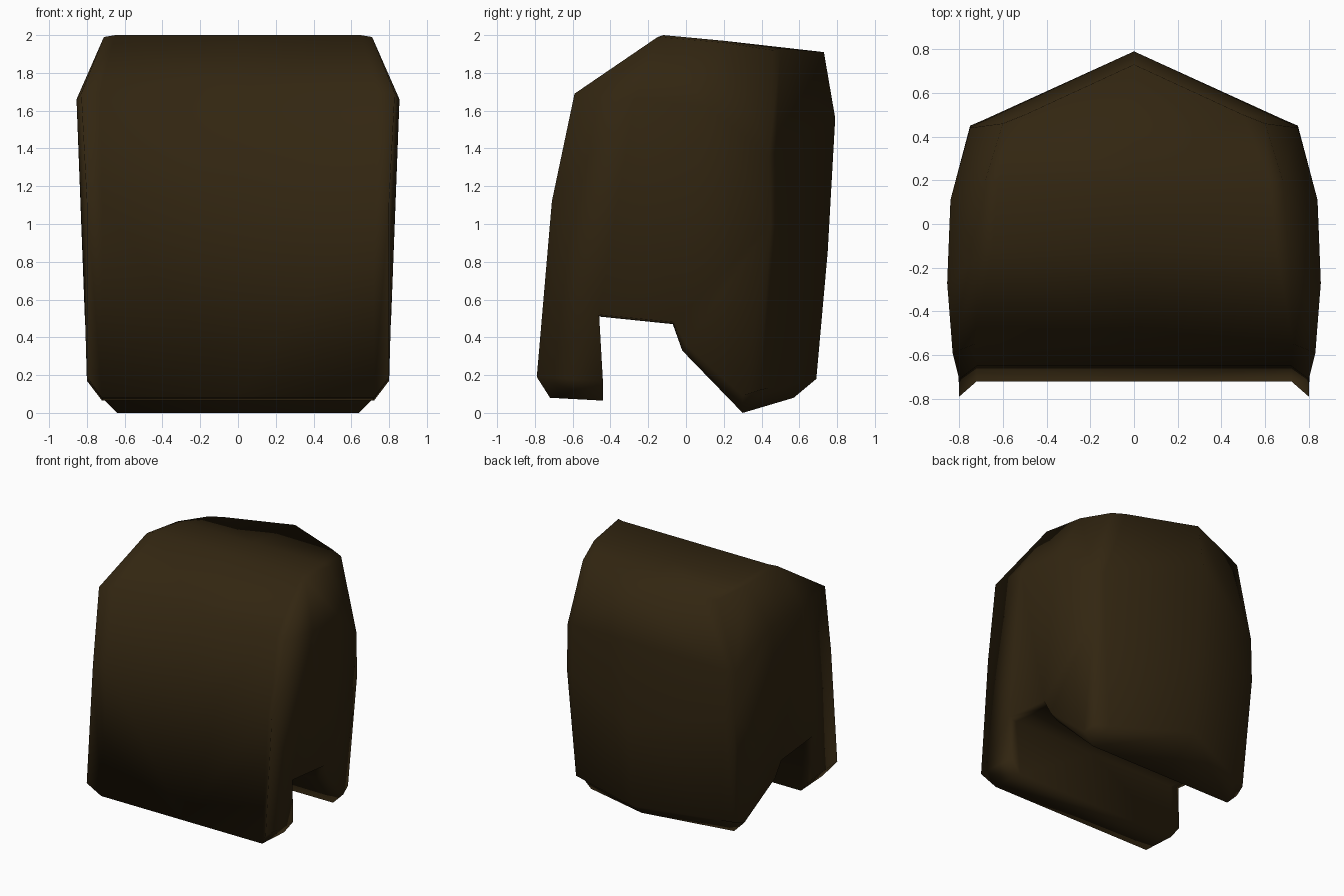
import bpy
import bmesh
from mathutils import Matrix

default_cube = bpy.data.objects.get("Cube")
if default_cube:
    bpy.data.objects.remove(default_cube, do_unlink=True)


def make_material(name, colour):
    mat = bpy.data.materials.new(name)
    mat.use_nodes = True
    mat.diffuse_color = (*colour, 1)
    shader = mat.node_tree.nodes["Principled BSDF"]
    shader.inputs["Base Color"].default_value = (*colour, 1)
    shader.inputs["Roughness"].default_value = 0.8
    return mat


dark_brown = make_material("dark brown", (0.032, 0.019, 0.0055))

# Main loop near each side: front plate, top, back, underside, slot
inner = [
    (.72, -.72, .08), (.72, -.65, 1.12), (.73, -.55, 1.7),
    (.65, -.12, 2), (.62, .2, 1.97), (.5, .5, 1.93),
    (.68, .475, 1.38), (.68, .48, .98), (.6, .436, .13),
    (.64, .3, 0), (.64, .3, 0), (.72, -.02, .33),
    (.74, -.07, .47), (.74, -.46, .51), (.72, -.44, .065),
]

# Outer rim that borders the side panel
rim = [
    (.8, -.79, .19), (.8, -.71, 1.12), (.83, -.59, 1.69),
    (.71, -.15, 1.99), (.68, .2, 1.96), (.6, .46, 1.92),
    (.75, .44, 1.36), (.75, .45, 1), (.71, .39, .12),
    (.73, .3, .09), (.73, .3, .09), (.8, 0, .36),
    (.81, -.06, .48), (.81, -.46, .52), (.8, -.44, .17),
]

# The centre follows the inner loop, except along the pointed back ridge
centre = [(0, y, z) for x, y, z in inner]
centre[5:10] = [(0, .73, 1.91), (0, .79, 1.56), (0, .75, .85),
                (0, .69, .18), (0, .57, .08)]

bm = bmesh.new()
loops = [[bm.verts.new(p) for p in loop] for loop in (centre, inner, rim)]

# Skin between neighbouring loops
for a, b in zip(loops, loops[1:]):
    for i in range(len(a)):
        j = (i + 1) % len(a)
        bm.faces.new((a[i], a[j], b[j], b[i]))

# Side panel, bulging at the shoulder, with the slot left open
r = loops[-1]
shoulder_front = bm.verts.new((.855, -.27, 1.66))
shoulder_back = bm.verts.new((.84, .11, 1.62))
side_panels = [
    (r[2], r[3], shoulder_front),
    (r[3], r[4], shoulder_back, shoulder_front),
    (r[4], r[5], r[6], shoulder_back),
    (r[0], r[1], r[13], r[14]),
    (r[1], r[2], shoulder_front, r[13]),
    (shoulder_front, shoulder_back, r[12], r[13]),
    (shoulder_back, r[6], r[7], r[12]),
    (r[7], r[11], r[12]),
    (r[7], r[8], r[9], r[10], r[11]),
]
for panel in side_panels:
    bm.faces.new(panel)

# Mirror to the other side, weld and orient
half = bm.verts[:] + bm.edges[:] + bm.faces[:]
bmesh.ops.mirror(bm, geom=half, matrix=Matrix.Identity(4),
                 merge_dist=0.0005, axis='X')
bmesh.ops.remove_doubles(bm, verts=bm.verts, dist=0.0005)
bmesh.ops.recalc_face_normals(bm, faces=bm.faces)
for face in bm.faces:
    face.smooth = True

mesh = bpy.data.meshes.new("slotted_block")
bm.to_mesh(mesh)
bm.free()
mesh.materials.append(dark_brown)
block = bpy.data.objects.new("slotted_block", mesh)
bpy.context.collection.objects.link(block)
